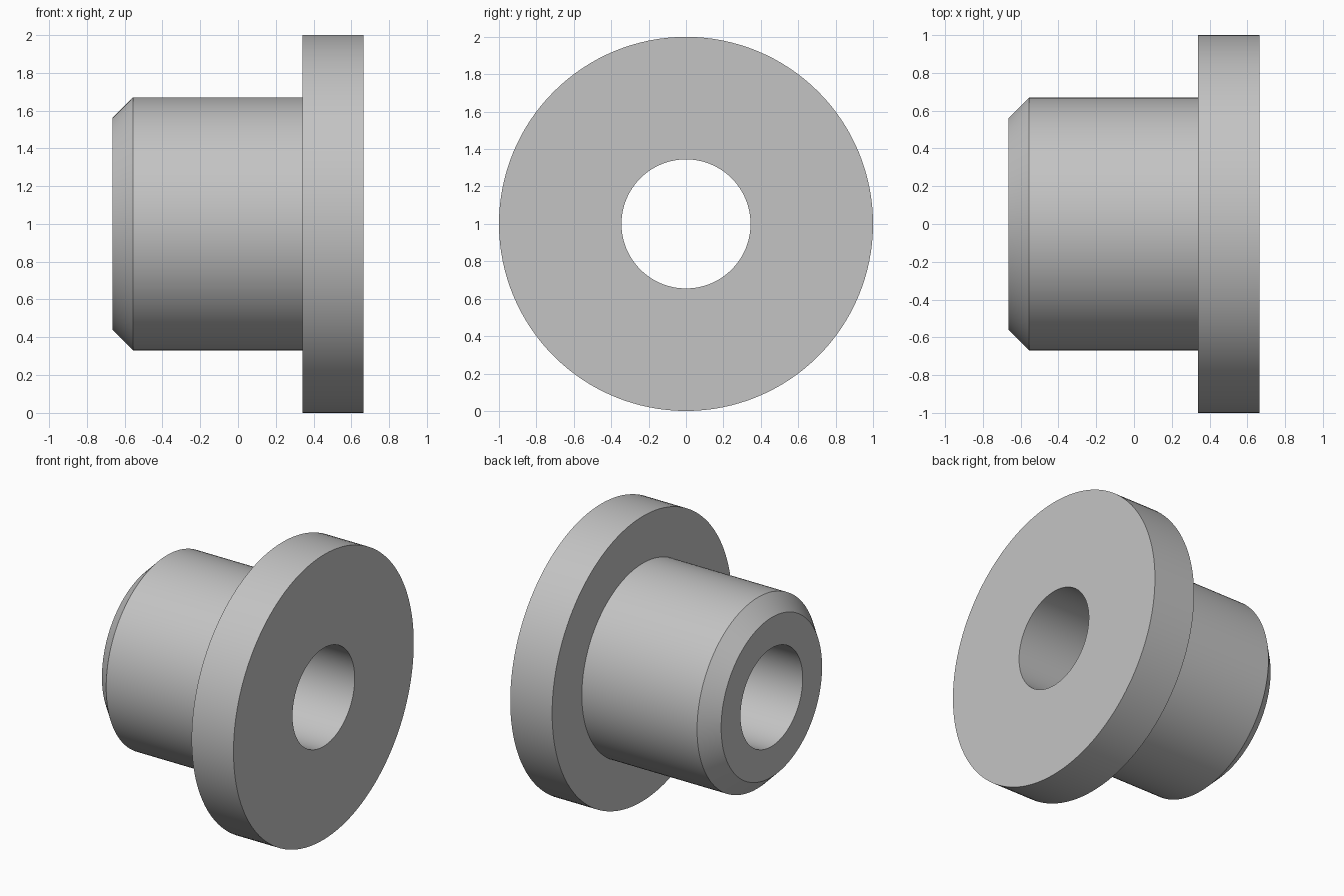
import bpy
import bmesh
import math

cube = bpy.data.objects.get("Cube")
if cube:
    bpy.data.objects.remove(cube, do_unlink=True)

SEGMENTS = 128
BORE, NOSE, BODY, FLANGE = 0.345, 0.56, 0.67, 1.0
LEFT, CHAMFER, STEP, RIGHT = -0.665, -0.555, 0.34, 0.665

# Closed half section: (position along the axis, radius)
profile = [
    (LEFT, BORE), (LEFT, NOSE), (CHAMFER, BODY), (STEP, BODY),
    (STEP, FLANGE), (RIGHT, FLANGE), (RIGHT, BORE),
]

# Revolve the section around the x axis
bm = bmesh.new()
rings = []
for i in range(SEGMENTS):
    a = math.tau * i / SEGMENTS
    rings.append([bm.verts.new((x, r * math.cos(a), FLANGE + r * math.sin(a)))
                  for x, r in profile])
for i, ring in enumerate(rings):
    following = rings[(i + 1) % SEGMENTS]
    for j in range(len(profile)):
        k = (j + 1) % len(profile)
        bm.faces.new((ring[j], ring[k], following[k], following[j]))
bmesh.ops.recalc_face_normals(bm, faces=bm.faces)

mesh = bpy.data.meshes.new("flanged_bushing")
bm.to_mesh(mesh)
bm.free()
bushing = bpy.data.objects.new("flanged_bushing", mesh)
bpy.context.collection.objects.link(bushing)

# Plain grey metal
grey = bpy.data.materials.new("light_grey")
grey.use_nodes = True
colour = (0.55, 0.55, 0.55, 1.0)
grey.diffuse_color = colour
grey.node_tree.nodes["Principled BSDF"].inputs["Base Color"].default_value = colour
mesh.materials.append(grey)

# Smooth round walls, crisp rims
bpy.ops.object.select_all(action='DESELECT')
bushing.select_set(True)
bpy.context.view_layer.objects.active = bushing
bpy.ops.object.shade_smooth_by_angle(angle=math.radians(30))
